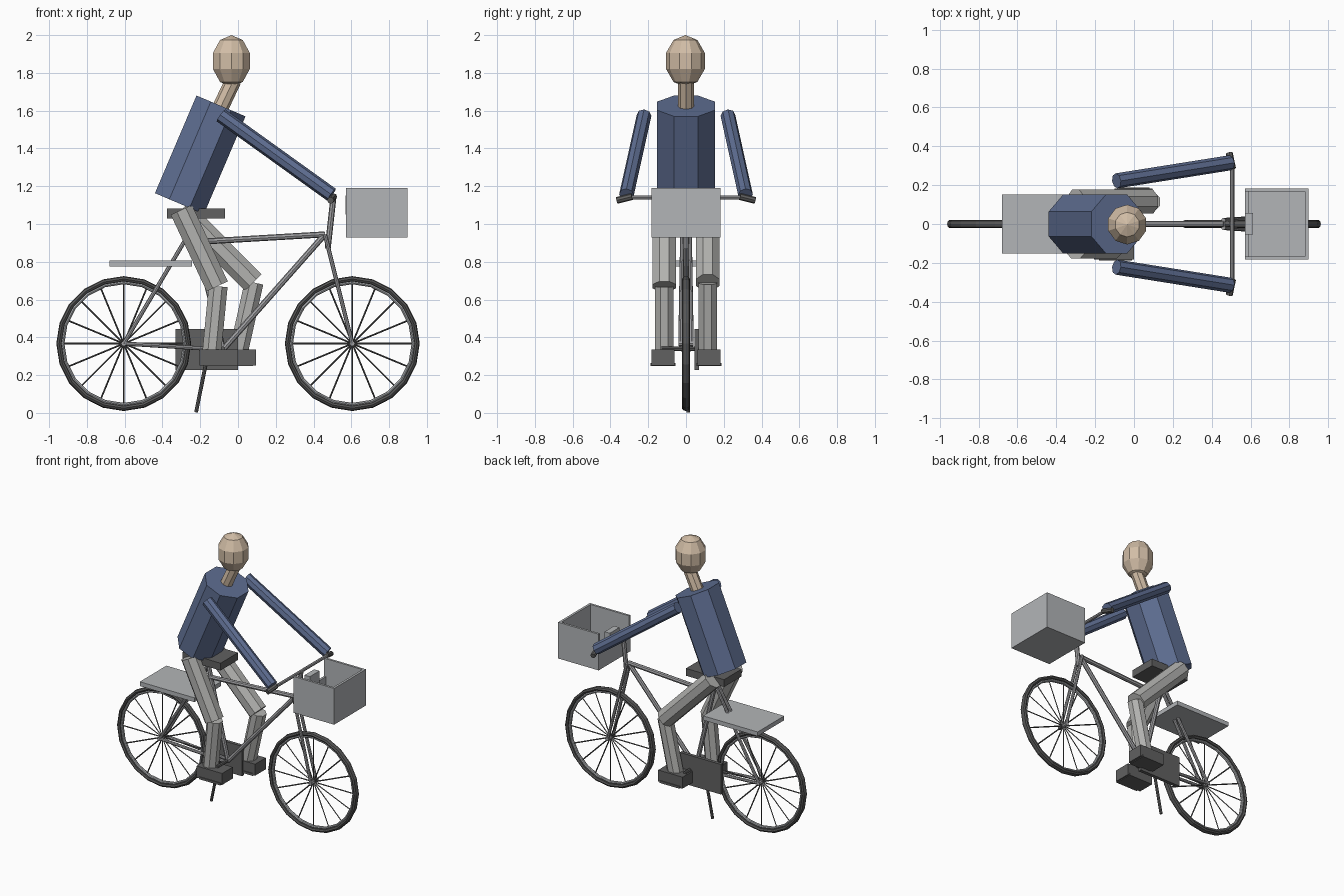
import bpy, bmesh, math
from mathutils import Vector, Matrix

if "Cube" in bpy.data.objects:
    bpy.data.objects.remove(bpy.data.objects["Cube"])


def material(name, rgb):
    """Flat material from display (sRGB) values."""
    lin = [c / 12.92 if c <= 0.04045 else ((c + 0.055) / 1.055) ** 2.4 for c in rgb]
    m = bpy.data.materials.new(name)
    m.use_nodes = True
    m.diffuse_color = (*lin, 1)
    m.node_tree.nodes["Principled BSDF"].inputs["Base Color"].default_value = (*lin, 1)
    return m


SKIN = material("skin", (0.82, 0.74, 0.65))
SHIRT = material("blue shirt", (0.37, 0.43, 0.57))
TROUSERS = material("grey trousers", (0.70, 0.70, 0.69))
PANEL = material("light grey panel", (0.70, 0.71, 0.72))
FRAME = material("frame grey", (0.63, 0.63, 0.64))
DARK = material("dark grey", (0.38, 0.38, 0.38))
TYRE = material("tyre grey", (0.33, 0.33, 0.33))


def finish(name, bm, mat):
    me = bpy.data.meshes.new(name)
    bm.to_mesh(me)
    bm.free()
    me.materials.append(mat)
    ob = bpy.data.objects.new(name, me)
    bpy.context.collection.objects.link(ob)
    return ob


def tubes(name, segments, r, mat, sides=8, turn=0.0, r2=None, squash=1.0):
    """Straight prisms between pairs of points, all in one object."""
    bm = bmesh.new()
    for a, b in segments:
        a, b = Vector(a), Vector(b)
        z = (b - a).normalized()
        ref = Vector((1, 0, 0)) if abs(z.y) > 0.9 else Vector((0, 1, 0))
        y = (ref - z * ref.dot(z)).normalized()
        x = y.cross(z)
        m = Matrix((x, y, z)).transposed().to_4x4()
        m.translation = (a + b) / 2
        m = m @ Matrix.Diagonal((squash, 1, 1, 1)) @ Matrix.Rotation(turn, 4, 'Z')
        bmesh.ops.create_cone(bm, cap_ends=True, segments=sides, radius1=r,
                              radius2=r2 or r, depth=(b - a).length, matrix=m)
    return finish(name, bm, mat)


def boxes(name, extents, mat):
    """Boxes given as (x0, x1, y0, y1, z0, z1)."""
    bm = bmesh.new()
    for x0, x1, y0, y1, z0, z1 in extents:
        m = Matrix.Translation(((x0 + x1) / 2, (y0 + y1) / 2, (z0 + z1) / 2))
        m = m @ Matrix.Diagonal((x1 - x0, y1 - y0, z1 - z0, 1))
        bmesh.ops.create_cube(bm, size=1, matrix=m)
    return finish(name, bm, mat)


def ring(name, centre, major, minor, widen, mat):
    bpy.ops.mesh.primitive_torus_add(major_segments=20, minor_segments=8, major_radius=major,
                                     minor_radius=minor, location=centre,
                                     rotation=(math.pi / 2, 0, 0))
    ob = bpy.context.object
    ob.name = name
    ob.scale.z = widen
    ob.data.materials.append(mat)


# Wheels
AXLE_Z = 0.367
for side, x in (("rear", -0.605), ("front", 0.605)):
    c = Vector((x, 0, AXLE_Z))
    ring(side + "_tyre", c, 0.342, 0.015, 1.45, TYRE)
    ring(side + "_rim", c, 0.323, 0.009, 1.3, PANEL)
    spokes = []
    for i in range(16):
        a = i * math.tau / 16
        spokes.append((c, c + Vector((math.cos(a), 0, math.sin(a))) * 0.32))
    tubes(side + "_spokes", spokes, 0.0045, DARK, 4)
    tubes(side + "_hub", [((x, -0.04, AXLE_Z), (x, 0.04, AXLE_Z))], 0.014, FRAME)

# Frame
BB = (-0.08, 0, 0.335)
HEAD = (0.46, 0, 0.945)
SEAT = (-0.22, 0, 0.905)
tubes("main_frame", [
    (SEAT, HEAD), (HEAD, BB), ((-0.25, 0, 1.04), BB),
    ((0.505, 0, 1.14), (0.475, 0, 0.87))], 0.016, FRAME)
stays = []
for s in (-1, 1):
    stays += [((-0.235, s * 0.012, 0.99), (-0.605, s * 0.03, AXLE_Z)),
              ((BB[0], s * 0.02, BB[2]), (-0.605, s * 0.03, AXLE_Z)),
              ((HEAD[0], s * 0.02, HEAD[2]), (0.605, s * 0.03, AXLE_Z))]
tubes("stays_and_fork", stays, 0.011, FRAME)

# Handlebar and grips
tubes("handlebar", [((0.505, -0.31, 1.14), (0.505, 0.31, 1.14))], 0.011, FRAME)
tubes("grips", [((0.507, s * 0.285, 1.145), (0.49, s * 0.365, 1.125)) for s in (-1, 1)],
      0.018, DARK)

# Saddle, rack, chain guard and stand
boxes("saddle", [(-0.375, -0.07, -0.1, 0.1, 1.03, 1.083)], DARK)
boxes("rear_rack", [(-0.68, -0.243, -0.152, 0.152, 0.775, 0.806)], PANEL)
boxes("chain_guard", [(-0.33, 0.0, 0.046, 0.07, 0.228, 0.445)], DARK)
tubes("kickstand", [((-0.16, 0.012, 0.31), (-0.222, 0.012, 0.003))], 0.01, DARK)

# Open basket with a low rear wall and a mounting block
boxes("basket", [
    (0.572, 0.897, -0.182, 0.182, 0.928, 0.945),
    (0.572, 0.897, -0.182, -0.166, 0.928, 1.19),
    (0.572, 0.897, 0.166, 0.182, 0.928, 1.19),
    (0.88, 0.897, -0.182, 0.182, 0.928, 1.19),
    (0.572, 0.588, -0.182, 0.182, 0.928, 1.06)], PANEL)
boxes("basket_block", [(0.57, 0.612, -0.053, 0.057, 1.05, 1.15)], PANEL)

# Cranks and pedals
tubes("crank_axle", [((-0.08, -0.13, 0.34), (-0.08, 0.13, 0.34))], 0.012, DARK)
boxes("pedals", [(-0.18, -0.01, -0.188, -0.055, 0.248, 0.264),
                 (-0.08, 0.08, 0.055, 0.188, 0.248, 0.264)], DARK)

# Rider: legs and shoes
for side, s, knee, ankle, foot in (
        ("right", -1, (-0.11, 0.67), (-0.14, 0.31), (-0.205, 0.0)),
        ("left", 1, (0.08, 0.69), (0.0, 0.31), (-0.1, 0.095))):
    y = s * 0.115
    tubes(side + "_thigh", [((-0.30, y, 1.075), (knee[0], y, knee[1]))], 0.067, TROUSERS, 8,
          math.pi / 8)
    tubes(side + "_shin", [((knee[0] + 0.005, y, knee[1]), (ankle[0], y, ankle[1]))],
          0.054, TROUSERS, 8, math.pi / 8)
    y0, y1 = sorted((s * 0.06, s * 0.182))
    boxes(side + "_shoe", [(foot[0], foot[1], y0, y1, 0.252, 0.335)], DARK)

# Rider: torso, arms, neck and head
tubes("torso", [((-0.31, 0, 1.108), (-0.09, 0, 1.625))], 0.165, SHIRT, 8, math.pi / 8,
      squash=0.925)
for side, s in (("right", -1), ("left", 1)):
    tubes(side + "_arm", [((-0.09, s * 0.222, 1.575), (0.495, s * 0.315, 1.155))],
          0.039, SHIRT)
tubes("neck", [((-0.11, 0, 1.58), (-0.025, 0, 1.76))], 0.043, SKIN)
bpy.ops.mesh.primitive_uv_sphere_add(segments=10, ring_count=5, radius=1,
                                     location=(-0.035, -0.003, 1.863))
head = bpy.context.object
head.name = "head"
head.scale = (0.108, 0.108, 0.137)
head.data.materials.append(SKIN)
